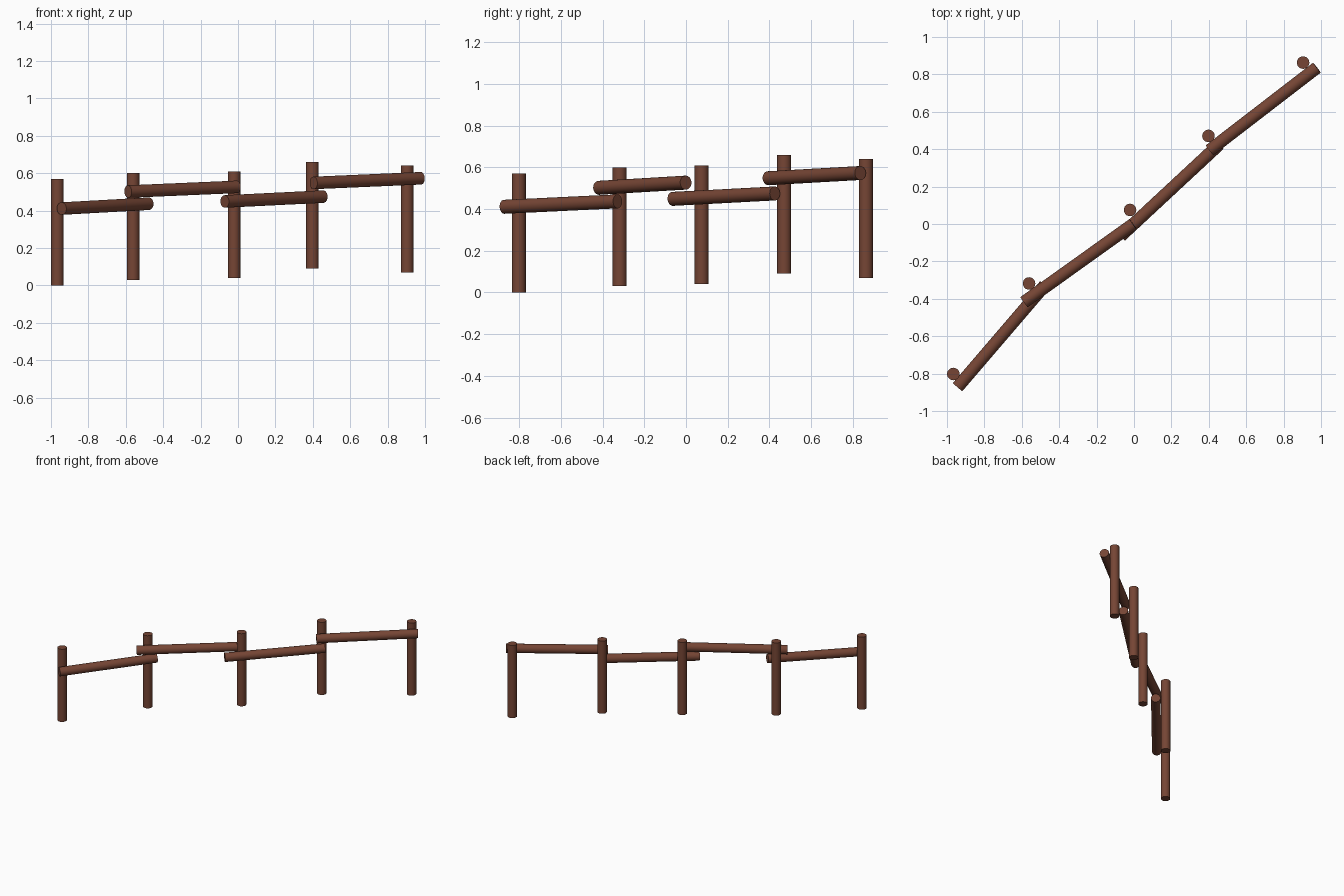
import bpy
import math
from mathutils import Vector

if "Cube" in bpy.data.objects:
    bpy.data.objects.remove(bpy.data.objects["Cube"])

RADIUS = 0.0335
POST_HEIGHT = 0.57

wood = bpy.data.materials.new("brown_wood")
wood.diffuse_color = (0.18, 0.06, 0.035, 1)
wood.use_nodes = True
wood.node_tree.nodes["Principled BSDF"].inputs["Base Color"].default_value = wood.diffuse_color


def log(name, start, end):
    """Round timber between two points."""
    a, b = Vector(start), Vector(end)
    bpy.ops.mesh.primitive_cylinder_add(
        vertices=24, radius=RADIUS, depth=(b - a).length, location=(a + b) / 2,
        rotation=(b - a).to_track_quat('Z', 'Y').to_euler())
    ob = bpy.context.object
    ob.name = name
    ob.data.materials.append(wood)
    bpy.ops.object.shade_smooth_by_angle(angle=math.radians(40))


# Upright posts, following the sloping ground
posts = [(-0.966, -0.802, 0.0), (-0.561, -0.318, 0.03), (-0.021, 0.075, 0.04),
         (0.398, 0.471, 0.09), (0.904, 0.863, 0.07)]
for i, (x, y, z) in enumerate(posts, 1):
    log(f"post_{i}", (x, y, z), (x, y, z + POST_HEIGHT))

# Rails on the front of the posts, alternating low and high
rails = [((-0.943, -0.872, 0.411), (-0.477, -0.328, 0.437)),
         ((-0.588, -0.418, 0.502), (-0.005, -0.001, 0.527)),
         ((-0.071, -0.064, 0.449), (0.456, 0.426, 0.475)),
         ((0.404, 0.394, 0.548), (0.978, 0.836, 0.573))]
for i, (start, end) in enumerate(rails, 1):
    log(f"rail_{i}", start, end)
